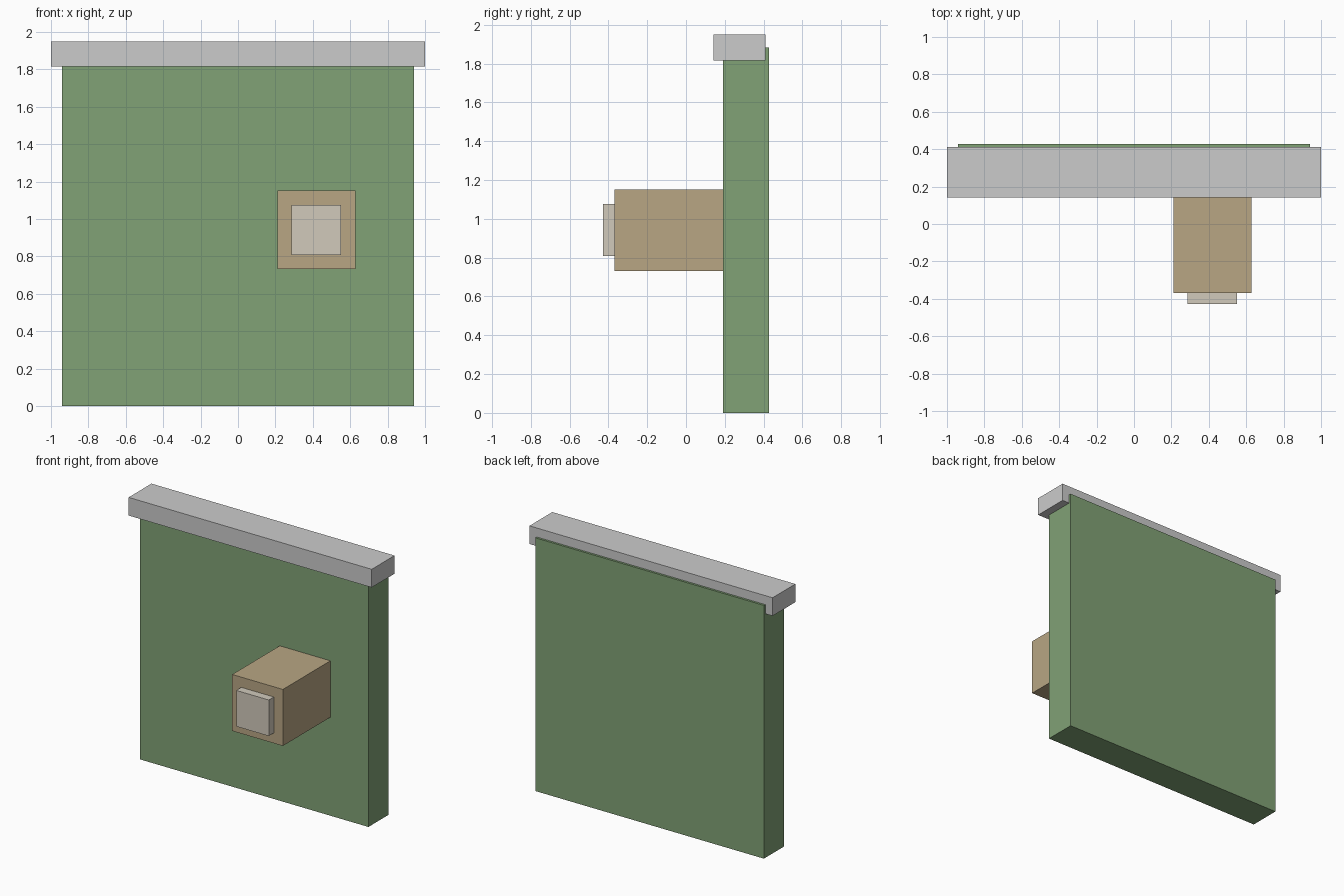
import bpy

if "Cube" in bpy.data.objects:
    bpy.data.objects.remove(bpy.data.objects["Cube"])


def material(name, rgb):
    m = bpy.data.materials.new(name)
    m.diffuse_color = (*rgb, 1)
    m.use_nodes = True
    m.node_tree.nodes["Principled BSDF"].inputs["Base Color"].default_value = m.diffuse_color
    return m


def box(name, x, y, z, mat=None):
    """Box from (min, max) ranges on each axis."""
    ranges = (x, y, z)
    bpy.ops.mesh.primitive_cube_add(size=1, location=[(a + b) / 2 for a, b in ranges])
    ob = bpy.context.object
    ob.name = name
    ob.scale = [b - a for a, b in ranges]
    bpy.ops.object.transform_apply(location=False, rotation=False, scale=True)
    if mat:
        ob.data.materials.append(mat)
    return ob


green = material("green_wall", (0.22, 0.36, 0.18))
tan = material("tan_box", (0.48, 0.38, 0.23))
pale = material("pale_panel", (0.64, 0.59, 0.50))

# Wall slab and the coping along its top
box("wall", (-0.94, 0.94), (0.19, 0.427), (0, 1.883), green)
box("coping", (-1, 1), (0.143, 0.411), (1.815, 1.95))

# Projecting box with a raised panel on its front
box("wall_box", (0.21, 0.627), (-0.368, 0.19), (0.732, 1.152), tan)
box("front_panel", (0.285, 0.552), (-0.427, -0.368), (0.808, 1.076), pale)
